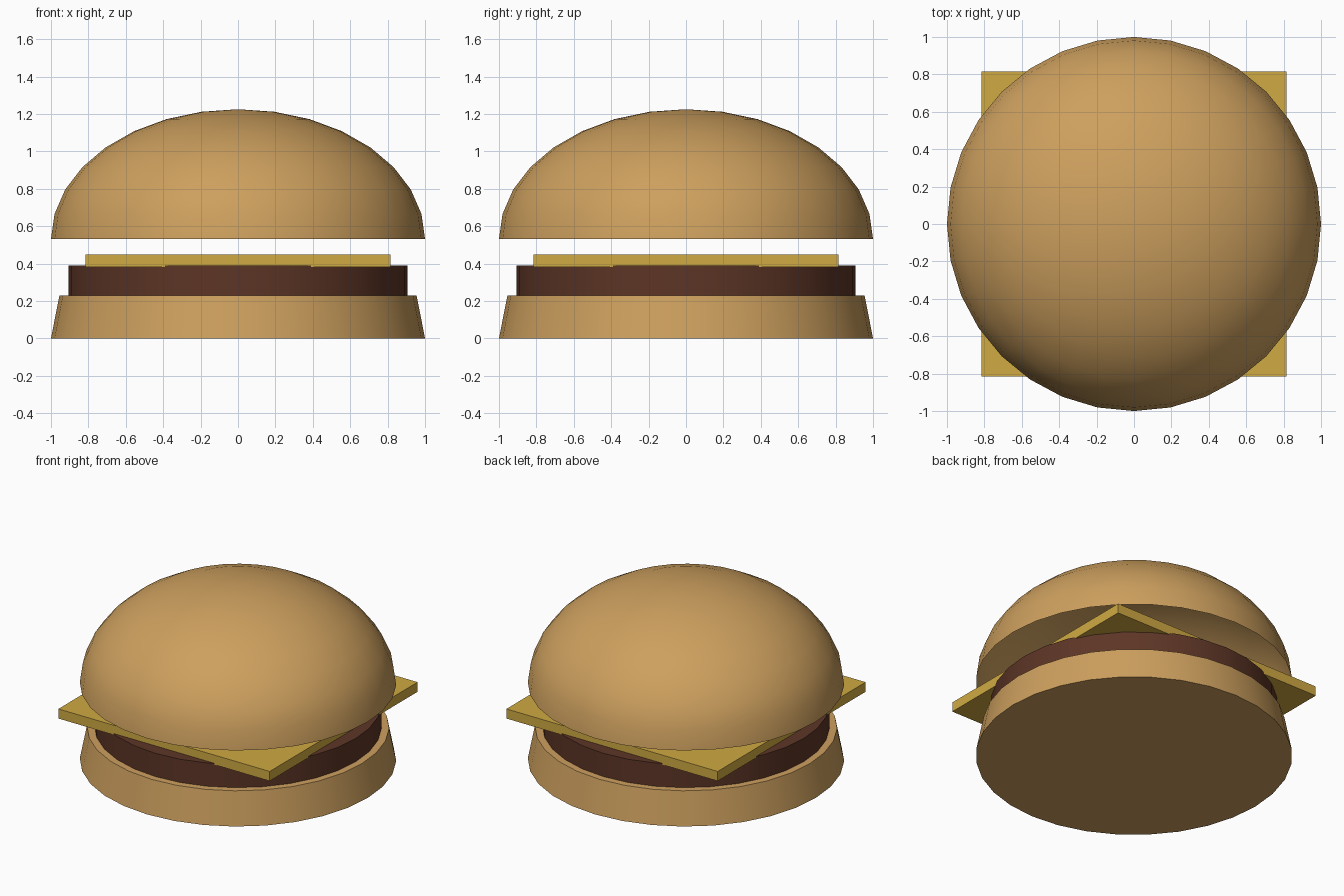
import bpy
import bmesh
from math import radians

SIDES = 32

cube = bpy.data.objects.get("Cube")
if cube:
    bpy.data.objects.remove(cube, do_unlink=True)


def make_material(name, rgb):
    mat = bpy.data.materials.new(name)
    mat.use_nodes = True
    mat.diffuse_color = (*rgb, 1)
    mat.node_tree.nodes["Principled BSDF"].inputs["Base Color"].default_value = (*rgb, 1)
    return mat


def finish(obj, name, mat, smooth=True):
    obj.name = obj.data.name = name
    obj.data.materials.append(mat)
    if smooth:
        bpy.ops.object.shade_smooth_by_angle(angle=radians(30))


def add_disc(name, mat, r_bottom, r_top, z_bottom, z_top):
    bpy.ops.mesh.primitive_cone_add(
        vertices=SIDES, radius1=r_bottom, radius2=r_top,
        depth=z_top - z_bottom, location=(0, 0, (z_bottom + z_top) / 2))
    finish(bpy.context.object, name, mat)


bun = make_material("toasted bun", (0.61, 0.35, 0.112))
meat = make_material("brown meat", (0.109, 0.036, 0.019))
yellow = make_material("yellow cheese", (0.63, 0.40, 0.054))

# Tapered lower bun and straight-sided patty
add_disc("bottom_bun", bun, 1.0, 0.955, 0, 0.228)
add_disc("patty", meat, 0.907, 0.907, 0.228, 0.39)

# Square cheese slice, sunk slightly into the patty
bpy.ops.mesh.primitive_cube_add(size=1, location=(0, 0, 0.414))
cheese = bpy.context.object
cheese.scale = (1.63, 1.63, 0.067)
bpy.ops.object.transform_apply(location=False, rotation=False, scale=True)
finish(cheese, "cheese_slice", yellow, smooth=False)

# Upper bun: hollow, flattened half sphere floating above the cheese
bpy.ops.mesh.primitive_uv_sphere_add(
    segments=SIDES, ring_count=16, radius=1, location=(0, 0, 0.53))
dome = bpy.context.object
bm = bmesh.new()
bm.from_mesh(dome.data)
lower = [v for v in bm.verts if v.co.z < -0.01]
bmesh.ops.delete(bm, geom=lower, context="VERTS")
bmesh.ops.scale(bm, vec=(1, 1, 0.695), verts=bm.verts)
bm.to_mesh(dome.data)
bm.free()
finish(dome, "top_bun", bun)
